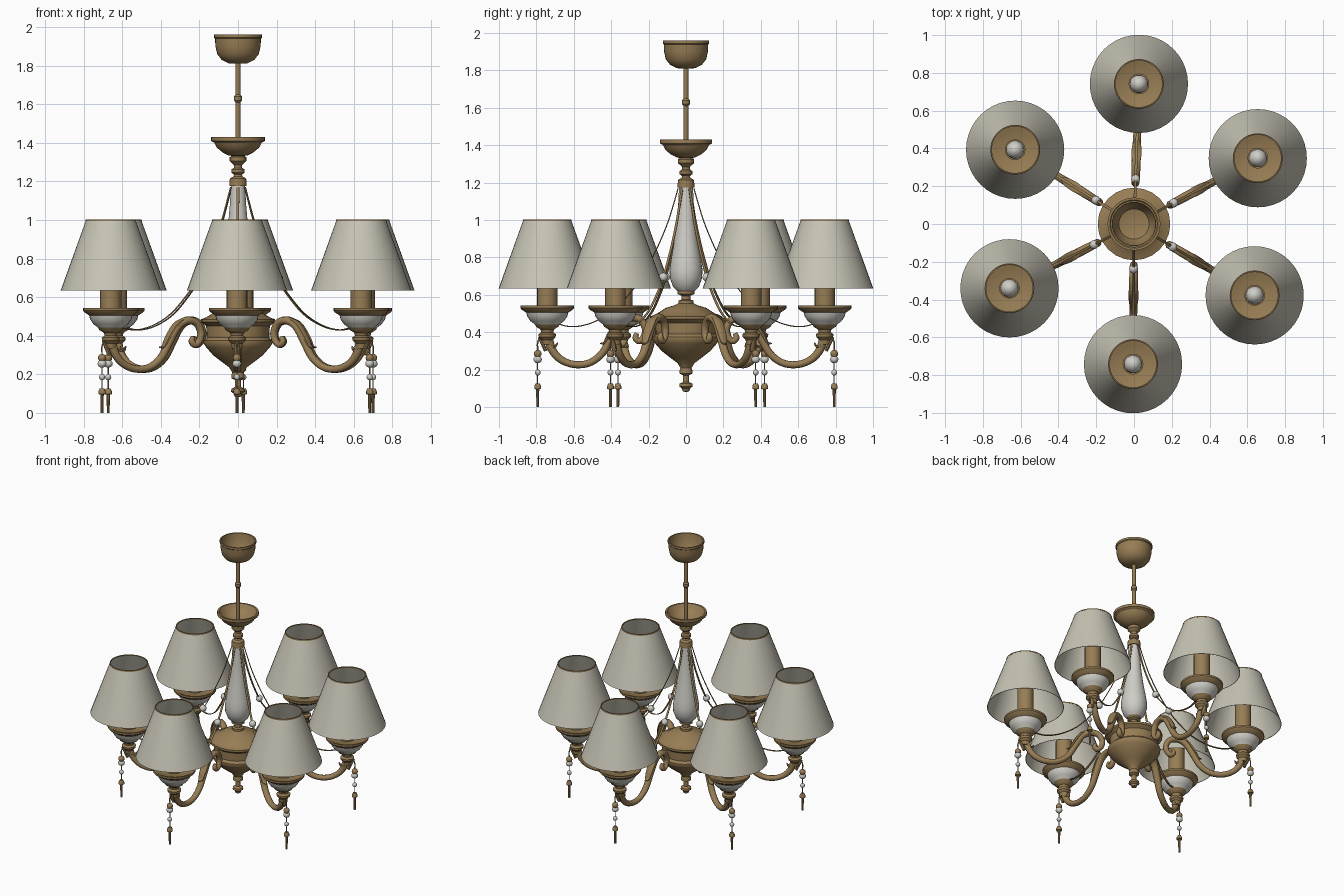
import bpy, bmesh, math
from mathutils import Vector


def mat(name, c):
    m = bpy.data.materials.new(name)
    m.diffuse_color = (*c, 1)
    return m


GOLD = mat("antique_gold", (0.31, 0.205, 0.09))
SHADE = mat("cream_fabric", (0.57, 0.55, 0.46))
WHITE = mat("porcelain_white", (0.62, 0.61, 0.56))
MATS = [GOLD, SHADE, WHITE]


def finish(name, bm, angle=35):
    me = bpy.data.meshes.new(name)
    bmesh.ops.recalc_face_normals(bm, faces=bm.faces)
    bm.to_mesh(me)
    bm.free()
    for m in MATS:
        me.materials.append(m)
    ob = bpy.data.objects.new(name, me)
    bpy.context.collection.objects.link(ob)
    bpy.ops.object.select_all(action='DESELECT')
    ob.select_set(True)
    bpy.context.view_layer.objects.active = ob
    bpy.ops.object.shade_smooth_by_angle(angle=math.radians(angle))
    return ob


def lathe(name, prof, mi=0, at=(0, 0), n=32, rule=None):
    """Spin (r, z) points about a vertical axis; rule(z) picks a material."""
    bm = bmesh.new()
    rings = []
    for r, z in prof:
        if r < 1e-5:
            rings.append([bm.verts.new((at[0], at[1], z))])
        else:
            rings.append([bm.verts.new((at[0] + r * math.cos(2 * math.pi * i / n),
                                        at[1] + r * math.sin(2 * math.pi * i / n), z)) for i in range(n)])
    for k in range(len(rings) - 1):
        a, b = rings[k], rings[k + 1]
        zm = (prof[k][1] + prof[k + 1][1]) / 2
        for i in range(n):
            j = (i + 1) % n
            vs = [a[i % len(a)], a[j % len(a)], b[j % len(b)], b[i % len(b)]]
            vs = list(dict.fromkeys(vs))
            if len(vs) > 2:
                bm.faces.new(vs).material_index = rule(zm) if rule else mi
    return finish(name, bm)


def ball(name, r, z, mi, at, sz=1.0):
    k = 8
    prof = [(r * math.sin(math.pi * i / k), z - sz * r * math.cos(math.pi * i / k)) for i in range(k + 1)]
    return lathe(name, prof, mi, at, 14)


def spline(pts, steps):
    """Catmull-Rom through tuples of any length."""
    p = [Vector(q) for q in pts]
    p = [2 * p[0] - p[1]] + p + [2 * p[-1] - p[-2]]
    out = []
    for i in range(1, len(p) - 2):
        for s in range(steps):
            t = s / steps
            a, b, c, d = p[i - 1:i + 3]
            out.append(0.5 * (2 * b + (c - a) * t + (2 * a - 5 * b + 4 * c - d) * t * t
                              + (3 * b - a - 3 * c + d) * t ** 3))
    return out + [p[-2]]


def sweep(name, pts, ang, n=10, mi=0, steps=5):
    """Tube in the vertical plane at ang; points are (r, z, half_width, half_thickness)."""
    c, s = math.cos(ang), math.sin(ang)
    side = Vector((-s, c, 0))
    ps = spline(pts, steps)
    bm = bmesh.new()
    rings = []
    for i, p in enumerate(ps):
        a, b = ps[max(i - 1, 0)], ps[min(i + 1, len(ps) - 1)]
        t = Vector((b[0] - a[0], b[1] - a[1])).normalized()
        nrm = Vector((-t.y * c, -t.y * s, t.x))
        o = Vector((p[0] * c, p[0] * s, p[1]))
        ring = []
        for k in range(n):
            u = 2 * math.pi * (k + 0.5) / n
            ring.append(bm.verts.new(o + side * p[2] * math.cos(u) + nrm * p[3] * math.sin(u)))
        rings.append(ring)
    for a, b in zip(rings, rings[1:]):
        for k in range(n):
            j = (k + 1) % n
            bm.faces.new((a[k], a[j], b[j], b[k])).material_index = mi
    bm.faces.new(rings[0]).material_index = mi
    bm.faces.new(rings[-1]).material_index = mi
    return finish(name, bm, 50)


# Ceiling canopy, rod and upper dish
lathe("ceiling_canopy", [(0, 1.81), (0.05, 1.812), (0.085, 1.83), (0.108, 1.86), (0.117, 1.9), (0.119, 1.94),
                         (0.124, 1.945), (0.124, 1.96), (0.115, 1.96), (0.11, 1.9), (0.08, 1.845), (0, 1.825)])
lathe("hanging_rod", [(0, 1.34), (0.013, 1.34), (0.013, 1.61), (0.021, 1.62), (0.021, 1.64), (0.013, 1.65),
                      (0.013, 1.83), (0, 1.83)], n=12)
lathe("upper_dish", [(0.02, 1.33), (0.05, 1.335), (0.08, 1.35), (0.11, 1.375), (0.122, 1.4), (0.14, 1.41),
                     (0.14, 1.43), (0.128, 1.43), (0.11, 1.4), (0.07, 1.365), (0, 1.355)])
lathe("upper_stem", [(0.03, 1.335), (0.043, 1.325), (0.043, 1.305), (0.022, 1.285), (0.022, 1.27), (0.034, 1.262),
                     (0.034, 1.245), (0.02, 1.235), (0.024, 1.225), (0.042, 1.215), (0.045, 1.19),
                     (0.045, 1.175), (0, 1.175)], n=20)

# Porcelain baluster column
lathe("column", [(0, 1.18), (0.037, 1.18), (0.042, 1.08), (0.051, 0.98), (0.064, 0.88), (0.08, 0.79), (0.088, 0.735),
                 (0.086, 0.69), (0.07, 0.645), (0.045, 0.62), (0, 0.62)], 2, n=28)

# Central bowl with bottom finial
lathe("central_bowl", [(0, 0.625), (0.045, 0.625), (0.045, 0.605), (0.024, 0.595), (0.024, 0.575), (0.04, 0.57),
                       (0.04, 0.555), (0.06, 0.545), (0.11, 0.53), (0.14, 0.51), (0.165, 0.495), (0.192, 0.485),
                       (0.192, 0.47), (0.178, 0.46), (0.165, 0.45), (0.162, 0.39), (0.178, 0.375), (0.178, 0.36),
                       (0.165, 0.34), (0.13, 0.3), (0.085, 0.265), (0.045, 0.235), (0.03, 0.21), (0.034, 0.195),
                       (0.034, 0.18), (0.016, 0.17), (0.016, 0.135), (0.034, 0.125), (0.036, 0.11),
                       (0.022, 0.1), (0.018, 0.085), (0, 0.08)], n=24)

# Six arms with cups, candles, shades, chains and pendants
ARM = [(0.262, 0.395, 0.012, 0.012), (0.27, 0.37, 0.018, 0.016), (0.25, 0.353, 0.02, 0.017),
       (0.225, 0.375, 0.02, 0.018), (0.217, 0.42, 0.021, 0.019), (0.245, 0.468, 0.023, 0.02),
       (0.3, 0.478, 0.025, 0.021), (0.355, 0.445, 0.025, 0.022), (0.4, 0.37, 0.024, 0.021),
       (0.45, 0.285, 0.022, 0.02), (0.52, 0.235, 0.021, 0.019), (0.6, 0.228, 0.021, 0.019),
       (0.67, 0.255, 0.021, 0.02), (0.715, 0.305, 0.022, 0.022), (0.737, 0.37, 0.024, 0.024)]
CHAIN = [(0.042, 1.17), (0.068, 1.08), (0.1, 0.98), (0.15, 0.86), (0.2, 0.76), (0.24, 0.69), (0.29, 0.62),
         (0.39, 0.515), (0.5, 0.452), (0.6, 0.43), (0.68, 0.445), (0.735, 0.485)]
CUP = [(0, 0.335), (0.026, 0.335), (0.03, 0.36), (0.045, 0.375), (0.047, 0.39), (0.032, 0.4), (0.036, 0.415),
       (0.06, 0.43), (0.066, 0.442), (0.09, 0.46), (0.107, 0.485), (0.112, 0.505), (0.138, 0.522), (0.144, 0.53),
       (0.144, 0.543), (0.132, 0.543), (0.11, 0.53), (0, 0.53)]

for i, deg in enumerate([88, 28, -30.6, 269.6, 207.3, 148]):
    a = math.radians(deg)
    at = (0.742 * math.cos(a), 0.742 * math.sin(a))
    s = "_%d" % (i + 1)
    sweep("scroll_arm" + s, ARM, a)
    # leaf curls on the arm
    sweep("inner_leaf" + s, [(0.3, 0.49, 0.014, 0.008), (0.36, 0.46, 0.028, 0.012), (0.41, 0.39, 0.026, 0.012),
                             (0.435, 0.345, 0.018, 0.008), (0.46, 0.34, 0.004, 0.003)], a, 8)
    sweep("outer_leaf" + s, [(0.74, 0.36, 0.02, 0.01), (0.725, 0.33, 0.024, 0.012), (0.7, 0.325, 0.018, 0.008),
                             (0.685, 0.345, 0.004, 0.003)], a, 8)
    sweep("outer_leaf_back" + s, [(0.75, 0.3, 0.012, 0.01), (0.768, 0.34, 0.016, 0.01),
                                  (0.79, 0.372, 0.006, 0.004)], a, 8)
    # cup: porcelain band between gold foot and gold rim
    lathe("candle_cup" + s, CUP, at=at, n=28, rule=lambda z: 2 if 0.445 < z < 0.505 else 0)
    lathe("candle_sleeve" + s, [(0, 0.53), (0.055, 0.53), (0.055, 0.77), (0, 0.77)], 0, at, 16)
    ball("bulb" + s, 0.049, 0.82, 2, at, 1.25)
    # open shade with a thin gold trim
    lathe("lamp_shade" + s, [(0.26, 0.634), (0.128, 1.0), (0.125, 1.0), (0.257, 0.634), (0.26, 0.634)], 1, at, 40)
    lathe("shade_trim" + s, [(0.131, 0.994), (0.1295, 1.003), (0.123, 1.003), (0.125, 0.994), (0.131, 0.994)],
          0, at, 40)
    # draped chain with one bead
    sweep("draped_chain" + s, [(r, z, 0.008, 0.003) for r, z in CHAIN], a, 6, steps=4)
    ball("chain_bead" + s, 0.024, 0.695, 2, (0.238 * math.cos(a), 0.238 * math.sin(a)))
    # hanging pendant
    pt = (0.793 * math.cos(a), 0.793 * math.sin(a))
    sweep("pendant_hook" + s, [(0.755, 0.345, 0.004, 0.004), (0.778, 0.367, 0.004, 0.004),
                               (0.793, 0.345, 0.004, 0.004), (0.793, 0.3, 0.004, 0.004)], a, 6)
    lathe("pendant_wire" + s, [(0.003, 0.3), (0.003, 0.1)], 0, pt, 6)
    ball("pendant_cap" + s, 0.021, 0.285, 0, pt)
    ball("pendant_bead_large" + s, 0.023, 0.255, 2, pt, 0.9)
    ball("pendant_bead_small" + s, 0.016, 0.185, 2, pt)
    lathe("tassel" + s, [(0, 0.127), (0.012, 0.127), (0.019, 0.112), (0.019, 0.097), (0.009, 0.095),
                         (0.007, 0), (0, 0)], 0, pt, 10)
